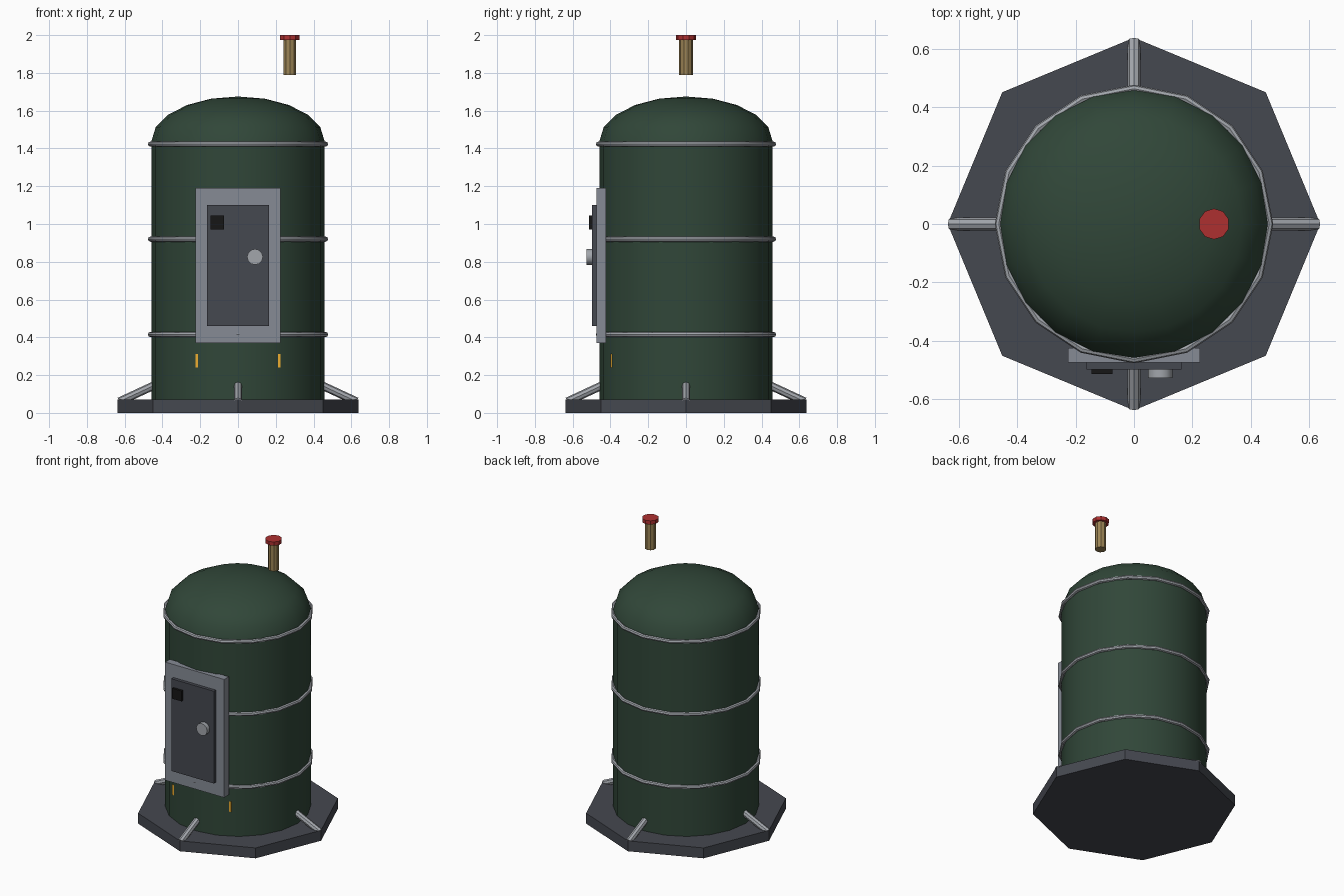
import bpy
import math
from mathutils import Vector

if "Cube" in bpy.data.objects:
    bpy.data.objects.remove(bpy.data.objects["Cube"])


def material(name, r, g, b):
    m = bpy.data.materials.new(name)
    m.diffuse_color = (r, g, b, 1)
    m.use_nodes = True
    m.node_tree.nodes["Principled BSDF"].inputs["Base Color"].default_value = m.diffuse_color
    return m


GREEN = material("dark_green", 0.03, 0.062, 0.04)
DARK = material("dark_steel", 0.06, 0.065, 0.08)
FRAME = material("frame_grey", 0.24, 0.26, 0.30)
STEEL = material("steel", 0.36, 0.38, 0.41)
BLACK = material("black", 0.008, 0.008, 0.008)
BRASS = material("brass", 0.33, 0.23, 0.09)
RED = material("red", 0.42, 0.03, 0.03)
ORANGE = material("orange", 0.85, 0.42, 0.03)


def finish(name, mat, smooth=None):
    ob = bpy.context.object
    ob.name = name
    ob.data.materials.append(mat)
    if smooth:
        bpy.ops.object.shade_smooth_by_angle(angle=math.radians(smooth))
    return ob


def box(name, lo, hi, mat):
    lo, hi = Vector(lo), Vector(hi)
    bpy.ops.mesh.primitive_cube_add(size=1, location=(lo + hi) / 2)
    ob = finish(name, mat)
    ob.scale = hi - lo
    return ob


def rod(name, a, b, radius, sides, mat, smooth=None):
    a, b = Vector(a), Vector(b)
    d = b - a
    bpy.ops.mesh.primitive_cylinder_add(
        vertices=sides, radius=radius, depth=d.length, location=(a + b) / 2,
        rotation=d.to_track_quat('Z', 'Y').to_euler())
    return finish(name, mat, smooth)


def lathe(name, profile, sides, mat, smooth):
    # profile of (radius, z); a zero radius closes to a single point
    verts, rings, faces = [], [], []
    for r, z in profile:
        n = sides if r > 0 else 1
        rings.append([len(verts) + i for i in range(n)])
        for i in range(n):
            t = 2 * math.pi * i / sides
            verts.append((r * math.cos(t), r * math.sin(t), z))
    for p, q in zip(rings, rings[1:]):
        for i in range(sides):
            j = (i + 1) % sides
            f = [p[i % len(p)], p[j % len(p)], q[j % len(q)], q[i % len(q)]]
            faces.append(list(dict.fromkeys(f)))
    me = bpy.data.meshes.new(name)
    me.from_pydata(verts, [], faces)
    ob = bpy.data.objects.new(name, me)
    bpy.context.collection.objects.link(ob)
    bpy.ops.object.select_all(action='DESELECT')
    bpy.context.view_layer.objects.active = ob
    ob.select_set(True)
    return finish(name, mat, smooth)


# octagonal base plate
rod("base_plate", (0, 0, 0), (0, 0, 0.072), 0.638, 8, DARK)

# barrel body and domed lid
lathe("body", [(0, 0.06), (0.458, 0.06), (0.458, 1.44), (0, 1.44)], 20, GREEN, 30)
dome = [(0.458 * math.cos(math.radians(a)), 1.44 + 0.235 * math.sin(math.radians(a)))
        for a in range(0, 90, 18)] + [(0, 1.675)]
lathe("dome_lid", dome, 20, GREEN, 40)

# hoops around the barrel
for i, z in enumerate((0.415, 0.92, 1.423)):
    bpy.ops.mesh.primitive_torus_add(
        major_radius=0.463, minor_radius=0.014, major_segments=16,
        minor_segments=8, location=(0, 0, z))
    finish(f"hoop_{i + 1}", STEEL, 40)

# four slanted braces from the plate to the barrel
for i in range(4):
    c, s = math.cos(i * math.pi / 2), math.sin(i * math.pi / 2)
    rod(f"brace_{i + 1}", (0.628 * c, 0.628 * s, 0.06),
        (0.43 * c, 0.43 * s, 0.152), 0.022, 8, STEEL)

# door with frame, keypad, knob and warning strip
box("door_frame", (-0.226, -0.475, 0.37), (0.226, -0.424, 1.19), FRAME)
box("door_panel", (-0.163, -0.498, 0.46), (0.163, -0.46, 1.10), DARK)
box("keypad", (-0.146, -0.513, 0.972), (-0.074, -0.49, 1.044), BLACK)
rod("door_knob", (0.09, -0.49, 0.826), (0.09, -0.527, 0.826), 0.042, 12, STEEL, 40)
box("warning_strip", (-0.226, -0.40, 0.24), (0.226, -0.385, 0.312), ORANGE)

# raised plunger hovering above the lid
rod("plunger_stem", (0.274, 0, 1.788), (0.274, 0, 1.978), 0.036, 10, BRASS)
rod("plunger_cap", (0.274, 0, 1.974), (0.274, 0, 2.0), 0.053, 10, RED)
